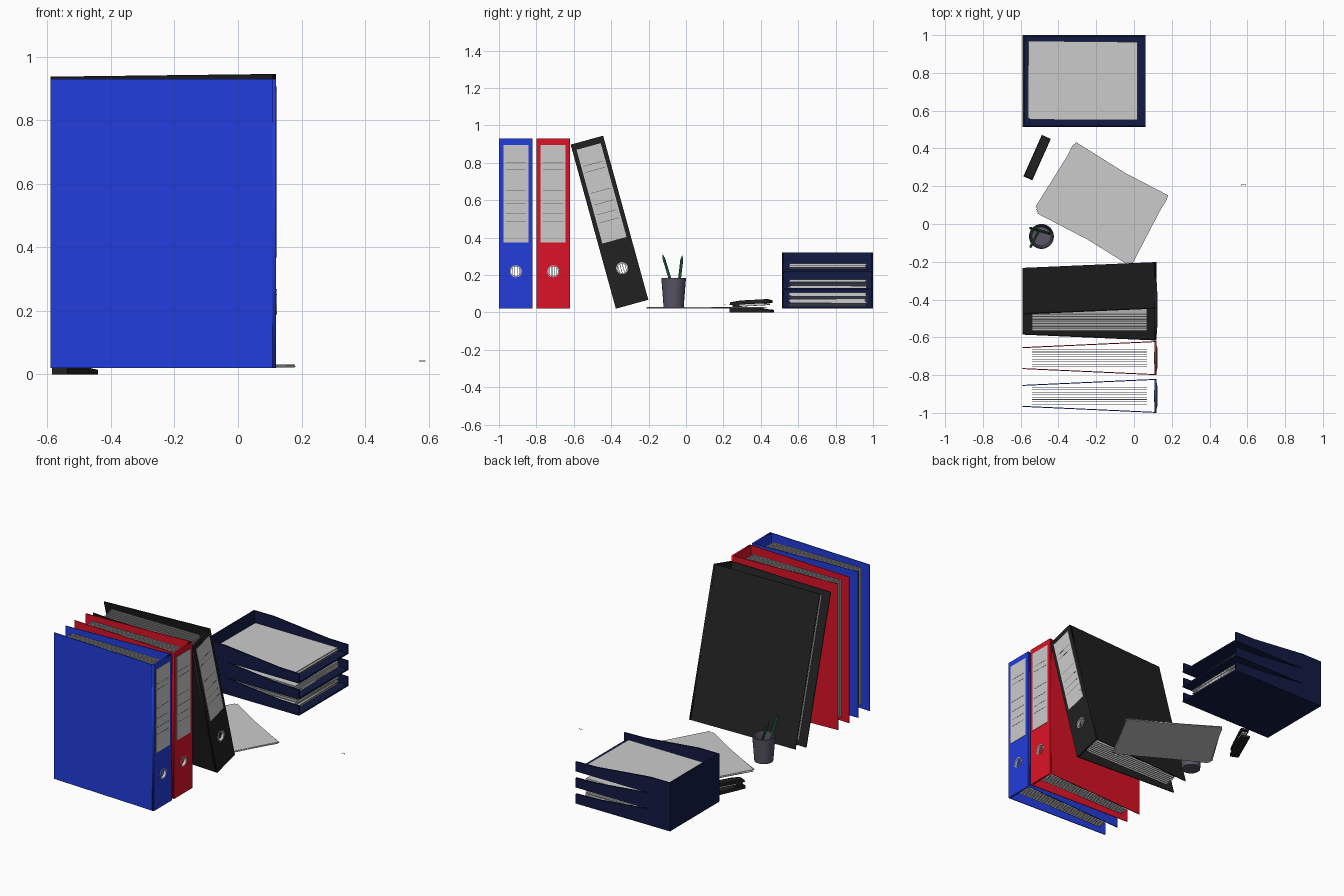
import bpy, bmesh, math, random
from mathutils import Matrix, Vector

if "Cube" in bpy.data.objects:
    bpy.data.objects.remove(bpy.data.objects["Cube"])

random.seed(4)
I = Matrix.Identity(4)
T = Matrix.Translation


def R(deg, axis):
    return Matrix.Rotation(math.radians(deg), 4, axis)


def mat(name, r, g, b):
    m = bpy.data.materials.new(name)
    m.diffuse_color = (r, g, b, 1)
    m.use_nodes = True
    m.node_tree.nodes["Principled BSDF"].inputs["Base Color"].default_value = m.diffuse_color
    return m


BLUE = mat("blue", 0.016, 0.047, 0.72)
RED = mat("red", 0.72, 0.006, 0.02)
BLACK = mat("black", 0.016, 0.015, 0.016)
NAVY = mat("navy", 0.006, 0.01, 0.055)
PLUM = mat("plum_grey", 0.1, 0.09, 0.13)
GREEN = mat("green", 0.02, 0.15, 0.06)
INK = mat("ink", 0.15, 0.15, 0.15)


def finish(name, bm, m=None, M=I):
    bmesh.ops.recalc_face_normals(bm, faces=bm.faces)
    me = bpy.data.meshes.new(name)
    bm.to_mesh(me)
    bm.free()
    ob = bpy.data.objects.new(name, me)
    bpy.context.collection.objects.link(ob)
    ob.matrix_world = M
    if m:
        me.materials.append(m)
    return ob


def boxes(name, items, m=None, M=I):
    """One object from several (centre, size, z rotation) boxes."""
    bm = bmesh.new()
    for c, s, a in items:
        bmesh.ops.create_cube(bm, size=1, matrix=T(c) @ R(a, 'Z') @ Matrix.Diagonal((*s, 1)))
    return finish(name, bm, m, M)


def prism(name, pts, depth, m=None, M=I):
    """2D outline extruded along local z."""
    bm = bmesh.new()
    f = bm.faces.new([bm.verts.new((x, y, 0)) for x, y in pts])
    ext = bmesh.ops.extrude_face_region(bm, geom=[f])["geom"]
    bmesh.ops.translate(bm, vec=(0, 0, depth), verts=[v for v in ext if isinstance(v, bmesh.types.BMVert)])
    return finish(name, bm, m, M)


def smooth(ob):
    bpy.ops.object.select_all(action='DESELECT')
    ob.select_set(True)
    bpy.context.view_layer.objects.active = ob
    bpy.ops.object.shade_smooth_by_angle()


def spine(name, m, M):
    """Plate with a round finger hole, local x = width, y = height."""
    cu = bpy.data.curves.new(name, 'CURVE')
    cu.dimensions, cu.fill_mode, cu.extrude = '2D', 'BOTH', 0.006
    rect = [(-0.09, 0), (0.09, 0), (0.09, 0.91), (-0.09, 0.91)]
    hole = [(0.028 * math.cos(k * math.tau / 32), 0.2 + 0.028 * math.sin(k * math.tau / 32)) for k in range(32)]
    for pts in (rect, hole):
        s = cu.splines.new('POLY')
        s.points.add(len(pts) - 1)
        for p, (x, y) in zip(s.points, pts):
            p.co = (x, y, 0, 1)
        s.use_cyclic_u = True
    cu.materials.append(m)
    ob = bpy.data.objects.new(name, cu)
    bpy.context.collection.objects.link(ob)
    ob.matrix_world = M
    bpy.ops.object.select_all(action='DESELECT')
    ob.select_set(True)
    bpy.context.view_layer.objects.active = ob
    bpy.ops.object.convert(target='MESH')


UP = Matrix(((0, 0, 1, 0), (1, 0, 0, 0), (0, 1, 0, 0), (0, 0, 0, 1)))   # local xy -> yz


def binder(name, m, M):
    # covers taper towards the open end
    for side, s in (("left", -1), ("right", 1)):
        prism(f"{name}_{side}_cover", [(0.118, s * 0.09), (-0.59, s * 0.058), (-0.59, s * 0.053), (0.118, s * 0.085)],
              0.91, m, M)
    spine(f"{name}_spine", m, M @ T((0.114, 0, 0)) @ UP)
    # filed sheets
    boxes(f"{name}_pages", [((-0.235, -0.045 + 0.0129 * i, 0.455), (0.61, 0.003, 0.85), 0) for i in range(8)], None, M)
    # spine label with ruled lines
    boxes(f"{name}_label", [((0.121, 0, 0.615), (0.003, 0.134, 0.52), 0)], None, M)
    boxes(f"{name}_label_rules", [((0.1226, 0, z), (0.001, 0.11, 0.003), 0)
                                  for z in (0.78, 0.745, 0.63, 0.565, 0.51, 0.465)], INK, M)
    # finger ring
    bm = bmesh.new()
    rows = []
    for k in range(32):
        a = k * math.tau / 32
        rows.append([bm.verts.new((r * math.cos(a), r * math.sin(a), h))
                     for r, h in ((0.026, -0.008), (0.032, -0.008), (0.032, 0.009), (0.026, 0.009))])
    for k in range(32):
        for j in range(4):
            a, b, n = rows[k], rows[(k + 1) % 32], (j + 1) % 4
            bm.faces.new((a[j], b[j], b[n], a[n]))
    smooth(finish(f"{name}_finger_ring", bm, None, M @ T((0.114, 0, 0.2)) @ UP))


binder("blue_binder", BLUE, T((0, -0.91, 0.02)))
binder("red_binder", RED, T((0, -0.71, 0.02)))
binder("leaning_binder", BLACK, T((0, -0.375, 0.02)) @ R(15.4, 'X') @ T((0, 0.09, 0)))

# letter trays: floor, back wall, side walls with lowered front
SIDE = [(-0.59, 0), (0.06, 0), (0.06, 0.06), (-0.08, 0.063), (-0.45, 0.1), (-0.59, 0.1)]
XZ = R(90, 'X')
for i, sheets in enumerate((10, 6, 4)):
    z = 0.02 + 0.1 * i
    n = f"tray_{i + 1}"
    boxes(f"{n}_floor_and_back", [((-0.265, 0.757, z + 0.005), (0.65, 0.485, 0.01), 0),
                                  ((-0.585, 0.757, z + 0.05), (0.01, 0.485, 0.1), 0)], NAVY)
    for side, y in (("left", 0.525), ("right", 1.0)):
        prism(f"{n}_{side}_wall", SIDE, 0.01, NAVY, T((0, y, z)) @ XZ)
    boxes(f"{n}_papers", [((-0.272 + random.uniform(-.006, .006), 0.76 + random.uniform(-.006, .006), z + 0.015 + 0.0075 * k),
                           (0.57, 0.41, 0.006), random.uniform(-1.2, 1.2)) for k in range(sheets)])

# loose sheets on the desk
boxes("loose_papers", [((-0.17 + dx, 0.108 - dx, 0.022 + 0.0025 * k), (0.57, 0.405, 0.002), a)
                       for k, (dx, a) in enumerate(((0, -30), (0.004, -27.5), (-0.003, -32), (0.002, -29)))])

# pen cup: lathed wall with an open top
bm = bmesh.new()
prof = [(0, 0.03), (0.054, 0.03), (0.066, 0.185), (0.061, 0.185), (0.050, 0.036), (0, 0.036)]
vs = [bm.verts.new((r, 0, z)) for r, z in prof]
es = [bm.edges.new(p) for p in zip(vs, vs[1:])]
bmesh.ops.spin(bm, geom=vs + es, cent=(0, 0, 0), axis=(0, 0, 1), angle=math.tau, steps=32)
bmesh.ops.remove_doubles(bm, verts=bm.verts, dist=1e-5)
smooth(finish("pen_cup", bm, PLUM, T((-0.49, -0.066, 0))))

# hexagonal pencils with sharpened tips
for k, (a, b) in enumerate((((-0.45, -0.05, 0.045), (-0.555, -0.02, 0.305)),
                            ((-0.51, -0.045, 0.045), (-0.55, -0.125, 0.31)))):
    a, b = Vector(a), Vector(b)
    d = b - a
    L = d.length
    bm = bmesh.new()
    for r1, r2, z0, z1 in ((0.008, 0.008, 0, L - 0.025), (0.008, 0.001, L - 0.025, L)):
        bmesh.ops.create_cone(bm, cap_ends=True, segments=6, radius1=r1, radius2=r2, depth=z1 - z0,
                              matrix=T((0, 0, (z0 + z1) / 2)))
    finish(f"pencil_{k + 1}", bm, GREEN, T(a) @ d.to_track_quat('Z', 'Y').to_matrix().to_4x4())

# stapler: base, magazine and hinged top arm
S = T((-0.515, 0.347, 0)) @ R(66, 'Z')


def stapler_part(name, pts, w, m):
    prism(name, pts, w, m, S @ T((0, w / 2, 0)) @ XZ)


stapler_part("stapler_base", [(-0.115, 0), (0.125, 0), (0.125, 0.014), (0.06, 0.02), (-0.115, 0.02)], 0.052, BLACK)
stapler_part("stapler_magazine", [(-0.09, 0.03), (0.105, 0.04), (0.105, 0.048), (-0.09, 0.045)], 0.03, None)
stapler_part("stapler_arm", [(-0.115, 0.04), (0.1, 0.05), (0.115, 0.052), (0.115, 0.066), (0.09, 0.071),
                             (-0.05, 0.064), (-0.11, 0.055)], 0.046, BLACK)
stapler_part("stapler_hinge", [(-0.1, 0.018), (-0.06, 0.018), (-0.06, 0.046), (-0.1, 0.046)], 0.036, BLACK)

# a stray staple lying away from the desk set
boxes("stray_staple", [((0.58, 0.21, 0.042), (0.02, 0.002, 0.002), 0),
                       ((0.571, 0.206, 0.042), (0.002, 0.008, 0.002), 0),
                       ((0.589, 0.206, 0.042), (0.002, 0.008, 0.002), 0)])
